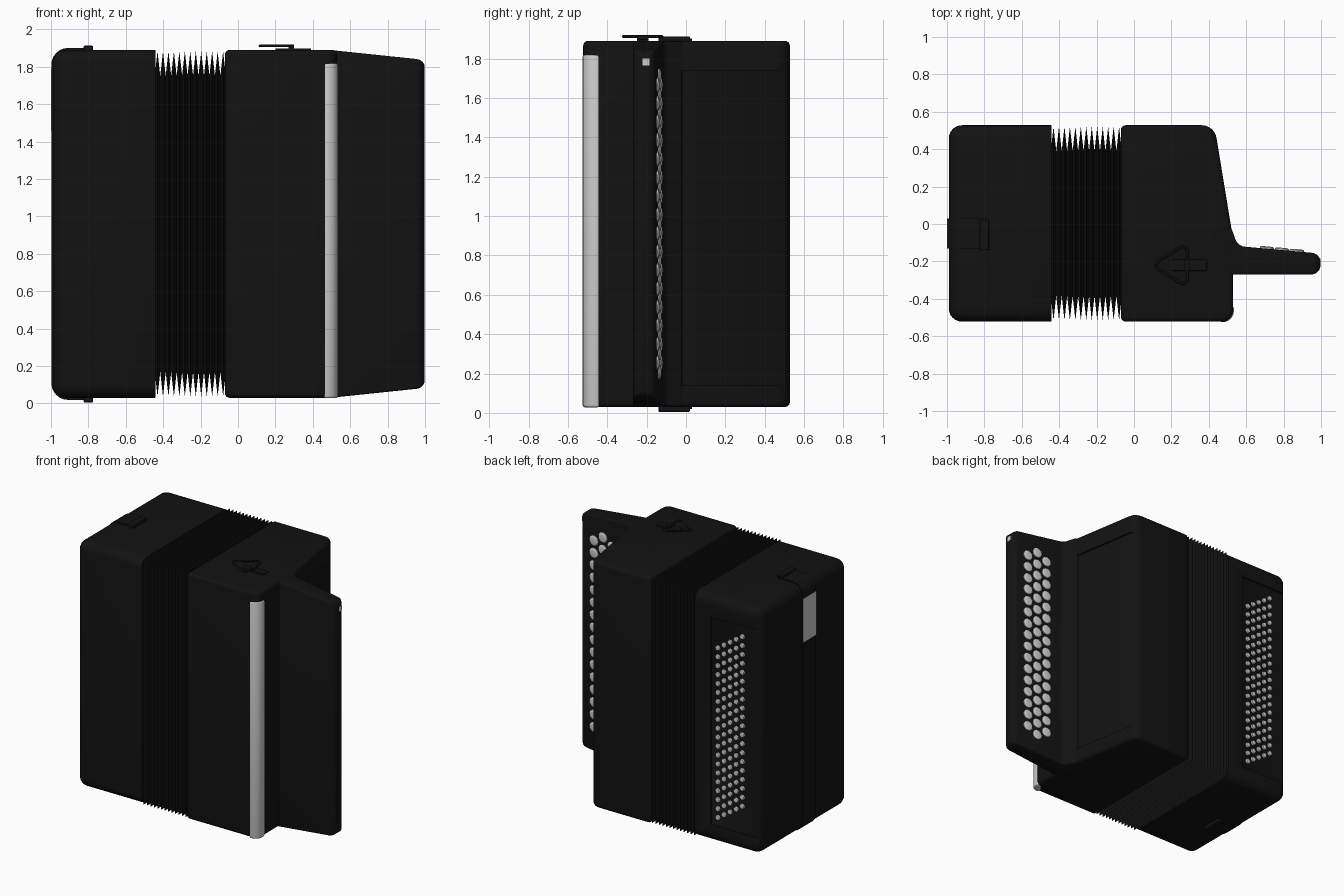
import bpy, bmesh, math
from mathutils import Vector, Matrix

if "Cube" in bpy.data.objects:
    bpy.data.objects.remove(bpy.data.objects["Cube"])

black = bpy.data.materials.new("black_finish")
black.diffuse_color = (0.006, 0.006, 0.006, 1)
black.use_nodes = True
black.node_tree.nodes["Principled BSDF"].inputs["Base Color"].default_value = black.diffuse_color


def add(name, bm, mat=None):
    bmesh.ops.recalc_face_normals(bm, faces=bm.faces)
    me = bpy.data.meshes.new(name)
    bm.to_mesh(me)
    bm.free()
    ob = bpy.data.objects.new(name, me)
    bpy.context.collection.objects.link(ob)
    if mat:
        me.materials.append(mat)
    return ob


def rounded(pts, seg=6):
    """Turn (x, y[, radius]) corners into points with arcs at the corners."""
    out, n = [], len(pts)
    for i, p in enumerate(pts):
        c = Vector(p[:2])
        if len(p) < 3:
            out.append(tuple(c))
            continue
        a = (Vector(pts[i - 1][:2]) - c).normalized()
        b = (Vector(pts[(i + 1) % n][:2]) - c).normalized()
        half = a.angle(b) / 2
        centre = c + (a + b).normalized() * (p[2] / math.sin(half))
        s = c + a * (p[2] / math.tan(half)) - centre
        e = c + b * (p[2] / math.tan(half)) - centre
        turn = s.angle(e)
        for k in range(seg + 1):
            t = k / seg
            v = s * math.sin((1 - t) * turn) + e * math.sin(t * turn)
            out.append(tuple(centre + v / math.sin(turn)))
    return out


def prism(name, pts, lo, hi, axis='z', mat=None):
    bm = bmesh.new()
    put = (lambda u, v, w: (u, v, w)) if axis == 'z' else (lambda u, v, w: (u, w, v))
    rings = [[bm.verts.new(put(u, v, w)) for u, v in pts] for w in (lo, hi)]
    bm.faces.new(rings[0])
    bm.faces.new(rings[1])
    for i in range(len(pts)):
        j = (i + 1) % len(pts)
        bm.faces.new((rings[0][i], rings[0][j], rings[1][j], rings[1][i]))
    return add(name, bm, mat)


def box(name, x, y, z, mat=None):
    return prism(name, [(x[0], y[0]), (x[1], y[0]), (x[1], y[1]), (x[0], y[1])], *z, mat=mat)


def apply(ob, kind, **settings):
    m = ob.modifiers.new(kind, kind)
    for k, v in settings.items():
        setattr(m, k, v)
    bpy.context.view_layer.objects.active = ob
    bpy.ops.object.modifier_apply(modifier=m.name)


def bevel(ob, width, seg=3):
    apply(ob, 'BEVEL', width=width, segments=seg, limit_method='ANGLE',
          angle_limit=math.radians(40), use_clamp_overlap=False)


def boolean(ob, cutter, op):
    apply(ob, 'BOOLEAN', object=cutter, operation=op, solver='EXACT')
    bpy.data.objects.remove(cutter)


def smooth(ob):
    bpy.ops.object.select_all(action='DESELECT')
    ob.select_set(True)
    bpy.context.view_layer.objects.active = ob
    bpy.ops.object.shade_smooth_by_angle(angle=math.radians(35))


# Bass body: large rounding everywhere except the bellows side
bm = bmesh.new()
bmesh.ops.create_cube(bm, size=1)
for v in bm.verts:
    v.co = (-0.715 + v.co.x * 0.55, 0.003 + v.co.y * 1.05, 0.96 + v.co.z * 1.86)
edges = [e for e in bm.edges if not all(v.co.x > -0.5 for v in e.verts)]
bmesh.ops.bevel(bm, geom=edges, offset=0.07, segments=6, profile=0.5, affect='EDGES')
bass = add("bass_body", bm, black)
boolean(bass, box("bass_recess", (-1.1, -0.575), (0.515, 0.7), (0.16, 1.73)), 'DIFFERENCE')
bevel(bass, 0.004, 2)
smooth(bass)

# Treble body with slanted, recessed back wall
treble = prism("treble_body", rounded([(-0.07, -0.522), (0.53, -0.522, 0.06), (0.53, -0.08),
                                       (0.43, 0.528, 0.08), (-0.07, 0.528)]),
               0.03, 1.89, mat=black)
bevel(treble, 0.025, 4)
boolean(treble, prism("treble_recess", [(0.513, -0.05), (0.7, -0.05), (0.7, 0.56), (0.413, 0.56)],
                      0.14, 1.74), 'DIFFERENCE')
smooth(treble)

# Keyboard: top-view section intersected with its tapered front outline
keys = prism("treble_keyboard", rounded([(0.46, -0.27), (0.997, -0.27, 0.05), (0.997, -0.158, 0.05),
                                         (0.555, -0.118, 0.06), (0.52, -0.02), (0.46, -0.02)]),
             -0.1, 2.1, mat=black)
outline = prism("keyboard_outline", rounded([(0.4, 0.033), (0.52, 0.033), (1.0, 0.083, 0.05),
                                             (1.0, 1.837, 0.05), (0.52, 1.887), (0.4, 1.887)]),
                -0.5, 0.2, axis='y')
boolean(keys, outline, 'INTERSECT')
bevel(keys, 0.01, 3)
smooth(keys)

# Bellows: alternating outer and inner rectangular rings
bm = bmesh.new()
pleats, rings = 13, []
x0, x1 = -0.445, -0.065
for i in range(2 * pleats + 1):
    inset = 0.0 if i % 2 else 0.13
    x, y, h = x0 + (x1 - x0) * i / (2 * pleats), 0.517 - inset, 0.922 - inset
    rings.append([bm.verts.new((x, 0.003 + sy * y, 0.96 + sz * h))
                  for sy, sz in ((-1, -1), (1, -1), (1, 1), (-1, 1))])
for a, b in zip(rings, rings[1:]):
    for k in range(4):
        bm.faces.new((a[k], a[(k + 1) % 4], b[(k + 1) % 4], b[k]))
bm.faces.new(rings[0])
bm.faces.new(rings[-1])
add("bellows", bm, black)

# Light trim on the front right corner
trim = prism("front_trim", rounded([(0.46, -0.525), (0.534, -0.525, 0.06), (0.534, -0.44),
                                    (0.5, -0.44), (0.46, -0.48)]), 0.028, 1.82)
bevel(trim, 0.012, 3)
smooth(trim)


def buttons(name, places, radius, height, normal):
    """One mesh holding a domed button at every place."""
    bm = bmesh.new()
    rot = Vector((0, 0, 1)).rotation_difference(Vector(normal)).to_matrix().to_4x4()
    profile = [(1, -0.5), (1, 0.5), (0.88, 0.85), (0.6, 1.0)]
    n = 18
    for p in places:
        m = Matrix.Translation(p) @ rot
        loops = [[bm.verts.new(m @ Vector((radius * r * math.cos(k * math.tau / n),
                                           radius * r * math.sin(k * math.tau / n),
                                           height * z))) for k in range(n)]
                 for r, z in profile]
        for a, b in zip(loops, loops[1:]):
            for k in range(n):
                bm.faces.new((a[k], a[(k + 1) % n], b[(k + 1) % n], b[k]))
        bm.faces.new(loops[0])
        bm.faces.new(loops[-1])
    smooth(add(name, bm))


# Treble buttons: three staggered columns
pitch = 0.094
buttons("treble_buttons",
        [(x, -0.122 - 0.09 * (x - 0.6), 0.96 + (i - (n - 1) / 2) * pitch)
         for x, n in ((0.71, 16), (0.79, 17), (0.87, 16)) for i in range(n)],
        0.038, 0.012, (0.09, 1, 0))

# Bass buttons: five columns, each raised by half a row
buttons("bass_buttons",
        [(-0.63 - 0.051 * c, 0.515, 0.225 + 0.035 * c + 0.0675 * r)
         for c in range(5) for r in range(20)], 0.019, 0.014, (0, 1, 0))

# Hand strap around the left side, with its light pad and end buckles
outer = rounded([(-0.79, 1.901), (-0.998, 1.901, 0.09), (-0.998, 0.019, 0.09), (-0.79, 0.019)])
inner = rounded([(-0.79, 1.885), (-0.985, 1.885, 0.075), (-0.985, 0.035, 0.075), (-0.79, 0.035)])
strap = prism("hand_strap", outer + inner[::-1], -0.13, 0.03, axis='y', mat=black)
smooth(strap)
box("strap_pad", (-1.0, -0.99), (-0.13, 0.03), (1.46, 1.79))
for end, z in (("top", (1.885, 1.913)), ("bottom", (0.005, 0.035))):
    buckle = box("strap_buckle_" + end, (-0.825, -0.775), (-0.14, 0.02), z, black)
    bevel(buckle, 0.006, 2)

# Shoulder strap ring and bracket on top
cu = bpy.data.curves.new("shoulder_ring", 'CURVE')
cu.dimensions = '3D'
cu.bevel_depth = 0.007
cu.bevel_resolution = 2
pts = rounded([(0.10, -0.22, 0.02), (0.285, -0.34, 0.025), (0.285, -0.10, 0.025)], 4)
sp = cu.splines.new('POLY')
sp.points.add(len(pts) - 1)
for q, (x, y) in zip(sp.points, pts):
    q.co = (x, y, 1.912, 1)
sp.use_cyclic_u = True
cu.materials.append(black)
bpy.context.collection.objects.link(bpy.data.objects.new("shoulder_ring", cu))
bracket = box("ring_bracket", (0.2, 0.39), (-0.25, -0.19), (1.88, 1.899), black)
bevel(bracket, 0.005, 2)
box("ring_clip", (0.27, 0.3), (-0.25, -0.19), (1.89, 1.918), black)

# Small light inlay at the upper outer corner of the keyboard
box("keyboard_inlay", (0.96, 0.998), (-0.22, -0.185), (1.765, 1.8))
